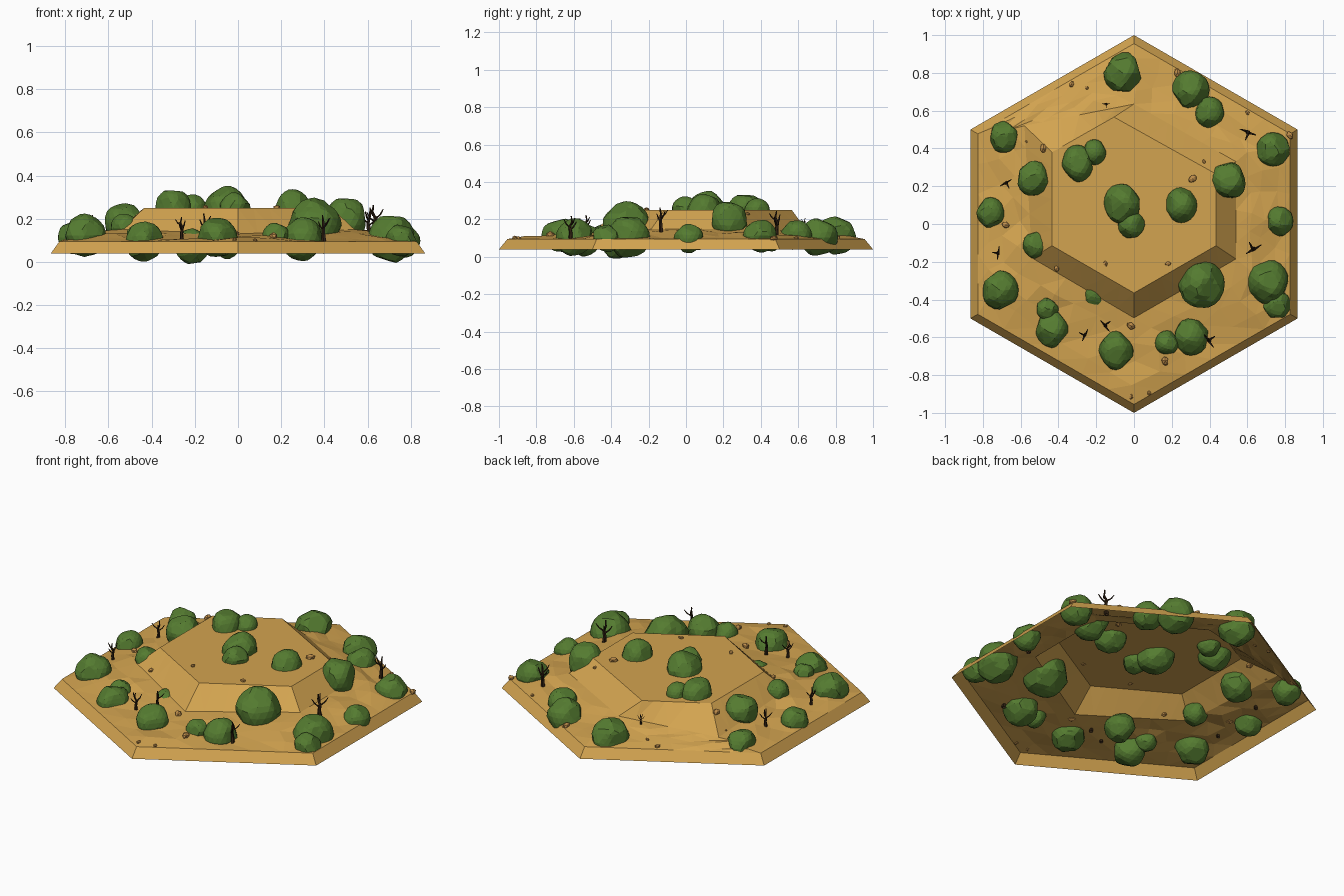
import bpy, bmesh, math, random
from mathutils import Vector, Matrix, noise
from mathutils.bvhtree import BVHTree

if "Cube" in bpy.data.objects:
    bpy.data.objects.remove(bpy.data.objects["Cube"])

random.seed(7)


def material(name, rgb):
    m = bpy.data.materials.new(name)
    m.diffuse_color = (*rgb, 1)
    m.use_nodes = True
    m.node_tree.nodes["Principled BSDF"].inputs["Base Color"].default_value = m.diffuse_color
    return m


SAND = material("sand", (0.65, 0.37, 0.08))
STONE = material("stone", (0.52, 0.27, 0.07))
LEAF = material("leaf", (0.09, 0.2, 0.03))
BARK = material("bark", (0.03, 0.015, 0.006))


def finish(bm, name, mat):
    mesh = bpy.data.meshes.new(name)
    bm.to_mesh(mesh)
    bm.free()
    mesh.materials.append(mat)
    obj = bpy.data.objects.new(name, mesh)
    bpy.context.collection.objects.link(obj)
    return obj


# Terrain: open hexagonal shell lofted through rings, corners from south going anticlockwise
def hexagon(r, z):
    return [Vector((r * math.cos(a), r * math.sin(a), z))
            for a in (math.radians(60 * i - 90) for i in range(6))]


outer = hexagon(1.0, 0.04)
rim = hexagon(0.955, 0.095)
foot = [Vector(p) for p in ((0, -.497, .13), (.54, -.185, .15), (.54, .33, .15),
                            (0, .635, .155), (-.58, .52, .14), (-.54, -.18, .15))]
top = [Vector(p) for p in ((0, -.365, .25), (.434, -.115, .25), (.434, .265, .25),
                           (-.106, .566, .25), (-.434, .38, .25), (-.434, -.115, .25))]
SEG = 6


def ring(corners, wobble=0.0):
    pts = []
    for i in range(6):
        for s in range(SEG):
            p = corners[i].lerp(corners[(i + 1) % 6], s / SEG)
            p += Vector((random.uniform(-1, 1), random.uniform(-1, 1),
                         random.uniform(-.6, .6))) * wobble
            pts.append(p)
    return pts


def blend(a, b, t):
    return [p.lerp(q, t) for p, q in zip(a, b)]


bm = bmesh.new()
rings = [ring(outer), ring(rim)]
rings += [ring(blend(rim, foot, t), 0.018) for t in (0.25, 0.5, 0.75)]
rings += [ring(foot), ring(top)]
loops = [[bm.verts.new(p) for p in r] for r in rings]
n = 6 * SEG
for a, b in zip(loops, loops[1:]):
    for i in range(n):
        j = (i + 1) % n
        bm.faces.new((a[i], a[j], b[j], b[i]))
bm.faces.new(loops[-1])
bmesh.ops.triangulate(bm, faces=[f for f in bm.faces if len(f.verts) == 4])
ground_tree = BVHTree.FromBMesh(bm)
finish(bm, "terrain", SAND)


def ground(x, y):
    hit = ground_tree.ray_cast(Vector((x, y, 2)), Vector((0, 0, -1)))[0]
    return hit.z if hit else 0.08


# Bushes: faceted spheres with chopped flat patches; x, y, radius, lift
bushes = [(-.06, .80, .10, 0), (.30, .71, .10, 0), (.40, .59, .08, 0), (.735, .395, .087, 0),
          (.50, .23, .10, .01), (.77, .015, .075, -.01), (.25, .10, .083, 0), (-.06, .11, .10, 0),
          (-.015, -.005, .07, 0), (-.30, .32, .087, 0), (-.21, .38, .06, 0), (-.69, .46, .08, 0),
          (-.53, .24, .09, .01), (-.76, .06, .075, 0), (-.525, -.11, .065, -.01),
          (-.71, -.35, .097, 0), (-.46, -.45, .06, 0), (-.435, -.555, .09, -.015),
          (-.21, -.37, .08, -.07), (-.095, -.67, .092, 0), (.175, -.63, .065, 0),
          (.30, -.595, .098, 0), (.355, -.32, .122, .03), (.71, -.31, .11, -.005),
          (.755, -.425, .072, -.005)]
for x, y, r, lift in bushes:
    bm = bmesh.new()
    bmesh.ops.create_icosphere(bm, subdivisions=3, radius=1)
    cuts = [(Vector([random.gauss(0, 1) for _ in range(3)]).normalized(),
             random.uniform(0.84, 0.95)) for _ in range(22)]
    for v in bm.verts:
        for axis, d in cuts:
            over = v.co.dot(axis) - d
            if over > 0:
                v.co -= axis * over
    bmesh.ops.dissolve_limit(bm, angle_limit=math.radians(6), verts=bm.verts, edges=bm.edges)
    z = min(ground(x, y), 0.25) + lift
    sx, sy = random.uniform(.98, 1.06), random.uniform(1.02, 1.14)
    bm.transform(Matrix.Translation((x, y, z)) @ Matrix.Diagonal((r * sx, r * sy, r * 1.05, 1)))
    finish(bm, "bush", LEAF)


# Dead trees: crooked tapered limbs with three sub-branches
def limb(bm, path, r0, r1):
    last = None
    for k, p in enumerate(path):
        r = r0 + (r1 - r0) * k / (len(path) - 1)
        cur = [bm.verts.new(p + Vector((r * math.cos(a), r * math.sin(a), 0)))
               for a in (math.tau * i / 5 for i in range(5))]
        if last:
            for i in range(5):
                j = (i + 1) % 5
                bm.faces.new((last[i], last[j], cur[j], cur[i]))
        last = cur
    bm.faces.new(last)


trees = [(.60, .485, .13), (-.68, .215, .10), (-.72, -.15, .10), (-.15, -.54, .11),
         (-.26, -.585, .10), (.635, -.13, .13), (.40, -.62, .12), (-.15, .635, .06)]
for x, y, h in trees:
    bm = bmesh.new()
    limb(bm, [Vector(p) * h for p in ((0, 0, -.15), (.05, .02, .25), (0, .04, .5),
                                      (.1, 0, .75), (.08, .05, 1))], .1 * h, .025 * h)
    for tip, start in (((.35, .1, .75), (.03, .02, .4)), ((-.32, -.05, .85), (0, .04, .5)),
                       ((.1, -.3, .9), (.05, .02, .6))):
        a, b = Vector(start) * h, Vector(tip) * h
        limb(bm, [a, a.lerp(b, .6) - Vector((0, 0, .06 * h)), b], .06 * h, .018 * h)
    bm.transform(Matrix.Translation((x, y, ground(x, y)))
                 @ Matrix.Rotation(random.uniform(0, math.tau), 4, 'Z'))
    finish(bm, "dead_tree", BARK)

# Stones scattered on the sand
stones = [(.23, .80, .024), (-.33, .74, .017), (-.25, .72, .012), (-.48, .40, .025),
          (.37, .33, .013), (.31, .24, .027), (.60, .59, .014), (.825, .47, .022),
          (-.68, -.005, .022), (-.41, -.235, .018), (-.15, -.21, .016), (.18, -.21, .016),
          (-.015, -.54, .025), (.165, -.725, .026), (-.015, -.915, .014), (.08, -.895, .014),
          (-.57, .435, .008)]
for x, y, r in stones:
    bm = bmesh.new()
    bmesh.ops.create_icosphere(bm, subdivisions=1, radius=r)
    for v in bm.verts:
        v.co *= random.uniform(.85, 1.1)
    bm.transform(Matrix.Translation((x, y, ground(x, y) + .2 * r))
                 @ Matrix.Rotation(random.uniform(0, 3), 4, 'Z') @ Matrix.Diagonal((1.1, .8, .7, 1)))
    finish(bm, "stone", STONE)
